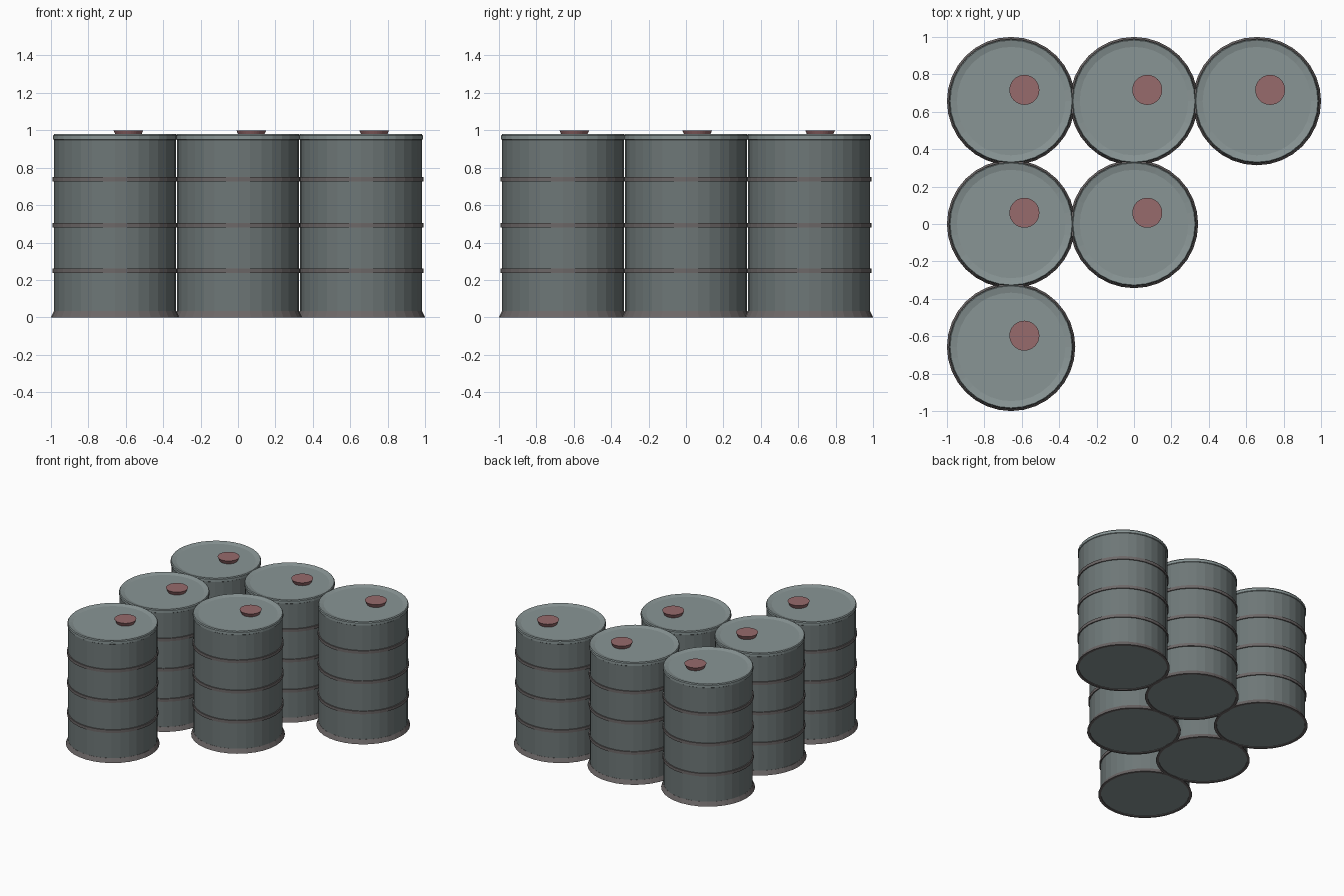
import bpy, bmesh, math

if "Cube" in bpy.data.objects:
    bpy.data.objects.remove(bpy.data.objects["Cube"])

SEG = 32
PITCH = 0.657


def material(name, rgb):
    m = bpy.data.materials.new(name)
    m.diffuse_color = (*rgb, 1)
    m.use_nodes = True
    m.node_tree.nodes["Principled BSDF"].inputs["Base Color"].default_value = m.diffuse_color
    return m


STEEL = material("body_steel", (0.155, 0.185, 0.185))
LID = material("lid_steel", (0.25, 0.30, 0.30))
DARK = material("hoop_steel", (0.15, 0.135, 0.135))
RED = material("red_cap", (0.31, 0.145, 0.15))


def lathe(name, profile, mat, loc, closed=False):
    """Revolve (radius, height) points about z."""
    bm = bmesh.new()
    rings = []
    for r, z in profile:
        if r == 0:
            rings.append([bm.verts.new((0, 0, z))] * SEG)
        else:
            rings.append([bm.verts.new((r * math.cos(a), r * math.sin(a), z))
                          for a in (2 * math.pi * i / SEG for i in range(SEG))])
    pairs = list(zip(rings, rings[1:]))
    if closed:
        pairs.append((rings[-1], rings[0]))
    for lo, hi in pairs:
        for i in range(SEG):
            j = (i + 1) % SEG
            bm.faces.new(dict.fromkeys((lo[i], lo[j], hi[j], hi[i])))
    bmesh.ops.recalc_face_normals(bm, faces=bm.faces)
    me = bpy.data.meshes.new(name)
    bm.to_mesh(me)
    bm.free()
    me.materials.append(mat)
    ob = bpy.data.objects.new(name, me)
    ob.location = loc
    bpy.context.collection.objects.link(ob)
    return ob


def drum(x, y, n):
    loc = (x, y, 0)
    # cylindrical shell
    lathe(f"drum_body_{n}", [(0.315, 0.02), (0.326, 0.02), (0.326, 0.96), (0.315, 0.96)],
          STEEL, loc, True)
    # bottom head
    lathe(f"bottom_head_{n}", [(0, 0.005), (0.325, 0.005), (0.32, 0.025), (0, 0.025)], LID, loc)
    # flared foot
    lathe(f"foot_ring_{n}", [(0.323, 0), (0.343, 0), (0.327, 0.033), (0.32, 0.033)],
          DARK, loc, True)
    # rolling hoops
    for k, z in enumerate((0.25, 0.493, 0.737)):
        lathe(f"hoop_{n}_{k}", [(0.318, z - 0.012), (0.334, z - 0.012),
                                (0.334, z + 0.012), (0.318, z + 0.012)], DARK, loc, True)
    # lid with raised lip and sunken centre
    lathe(f"lid_{n}", [(0, 0.945), (0.32, 0.945), (0.331, 0.952), (0.331, 0.972),
                       (0.326, 0.979), (0.29, 0.97), (0, 0.97)], LID, loc)
    # filler cap
    lathe(f"filler_cap_{n}", [(0, 0.965), (0.064, 0.965), (0.08, 1.0), (0, 1.0)],
          RED, (x + 0.071, y + 0.06, 0))


# stepped triangle of drums, full row at the back
n = 0
for row in range(3):
    for col in range(3 - row):
        n += 1
        drum((col - 1) * PITCH, (1 - row) * PITCH, n)
